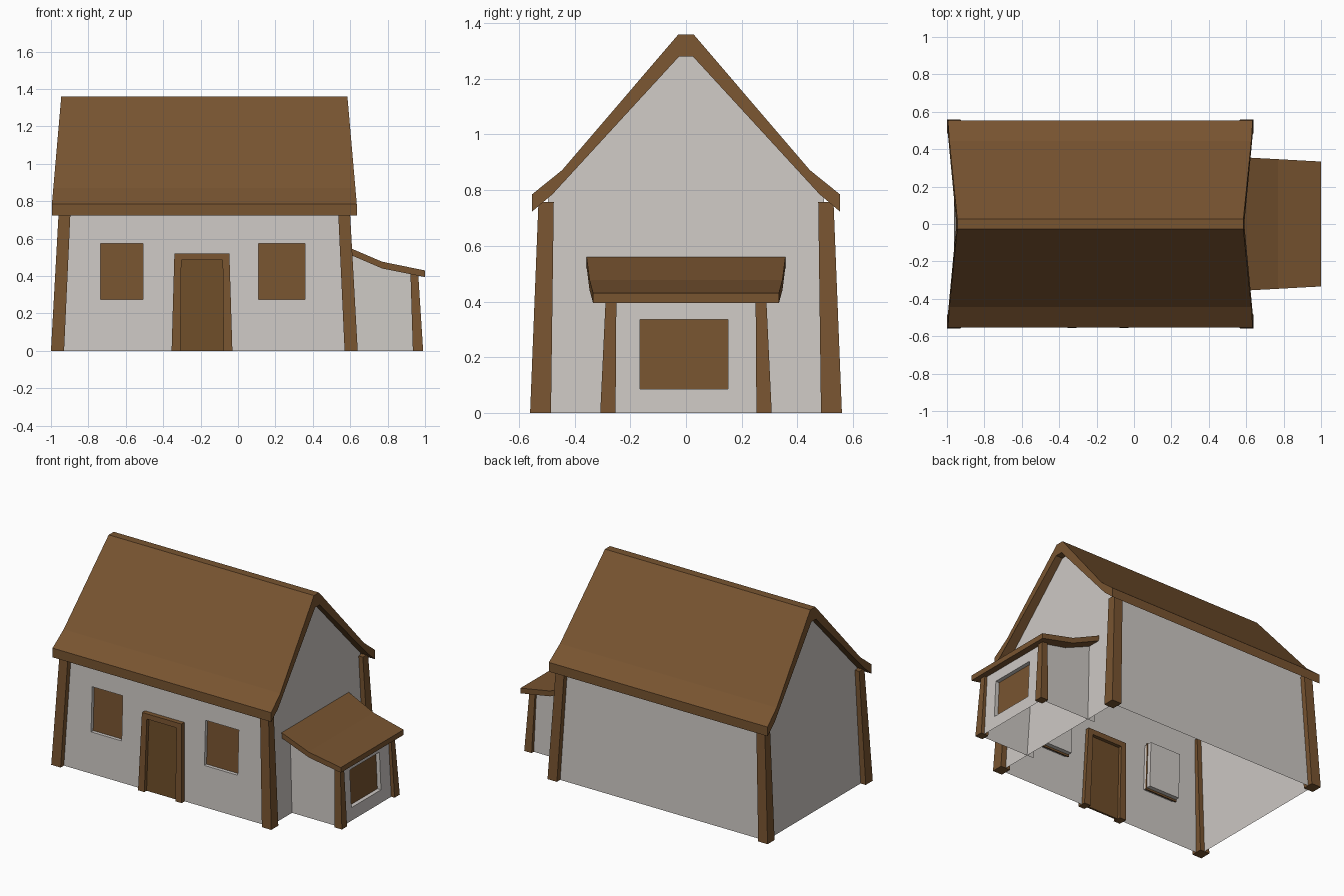
import bpy, bmesh
from mathutils import Vector

if "Cube" in bpy.data.objects:
    bpy.data.objects.remove(bpy.data.objects["Cube"])

CX = -0.18  # centre of the main house along x


def material(name, rgb):
    m = bpy.data.materials.new(name)
    m.diffuse_color = (*rgb, 1)
    m.use_nodes = True
    m.node_tree.nodes["Principled BSDF"].inputs["Base Color"].default_value = m.diffuse_color
    return m


WOOD = material("brown wood", (0.188, 0.089, 0.030))
DOOR = material("dark door wood", (0.155, 0.074, 0.022))
PLASTER = material("pale plaster", (0.61, 0.578, 0.552))


def loft(name, a, b, mat):
    """Closed solid between two matching outlines of 3D points."""
    bm = bmesh.new()
    va = [bm.verts.new(p) for p in a]
    vb = [bm.verts.new(p) for p in b]
    n = len(a)
    bm.faces.new(va)
    bm.faces.new(vb[::-1])
    for i in range(n):
        j = (i + 1) % n
        bm.faces.new((va[j], va[i], vb[i], vb[j]))
    bmesh.ops.recalc_face_normals(bm, faces=bm.faces)
    me = bpy.data.meshes.new(name)
    bm.to_mesh(me)
    bm.free()
    me.materials.append(mat)
    ob = bpy.data.objects.new(name, me)
    bpy.context.collection.objects.link(ob)
    return ob


def taper_box(name, low, z0, high, z1, mat):
    """Box with separate bottom and top rectangles (x0, x1, y0, y1)."""
    def rect(r, z):
        return [(r[0], r[2], z), (r[1], r[2], z), (r[1], r[3], z), (r[0], r[3], z)]
    return loft(name, rect(low, z0), rect(high, z1), mat)


def span(a, b, s=1):
    return tuple(sorted((a * s, b * s)))


def mirrored(half):
    """Complete a (y, z) half outline across y = 0."""
    return half + [(-y, z) for y, z in reversed(half)]


def cut_and_open(ob, cutters, test):
    """Cut the recesses, then remove hidden faces to leave a thin shell."""
    for c in cutters:
        mod = ob.modifiers.new("recess", 'BOOLEAN')
        mod.operation = 'DIFFERENCE'
        mod.solver = 'EXACT'
        mod.object = c
    dg = bpy.context.evaluated_depsgraph_get()
    me = bpy.data.meshes.new_from_object(ob.evaluated_get(dg))
    ob.modifiers.clear()
    ob.data = me
    me.materials.clear()
    me.materials.append(PLASTER)
    bm = bmesh.new()
    bm.from_mesh(me)
    bm.normal_update()
    for f in bm.faces:
        f.material_index = 0
    bmesh.ops.delete(bm, geom=[f for f in bm.faces if test(f)], context='FACES')
    bm.to_mesh(me)
    bm.free()
    for c in cutters:
        bpy.data.objects.remove(c)


# Main house walls, leaning inward
def wall_half(z):
    return 0.782 - 0.047 * z


wall_outline = mirrored([(0.525, 0), (0.495, 0.78), (0.025, 1.295)])
house = loft("house_walls",
             [(CX - wall_half(z), y, z) for y, z in wall_outline],
             [(CX + wall_half(z), y, z) for y, z in wall_outline], PLASTER)

# Front windows: recess cutters and wooden panes
front_cutters = []
for side, x0, x1 in (("left", -0.735, -0.507), ("right", 0.11, 0.358)):
    front_cutters.append(taper_box("cutter", (x0, x1, -0.7, -0.455), 0.275,
                                   (x0, x1, -0.7, -0.445), 0.575, PLASTER))
    taper_box(side + "_window_pane", (x0 - .004, x1 + .004, -0.492, -0.484), 0.263,
              (x0 - .004, x1 + .004, -0.480, -0.472), 0.579, WOOD)
cut_and_open(house, front_cutters,
             lambda f: f.normal.z < -0.9 and f.calc_center_median().z < 0.01)

# Main roof with flared eaves and a flat ridge
roof_half = [(0.48, 0.785), (0.553, 0.723), (0.553, 0.785), (0.445, 0.872), (0.027, 1.36)]


def roof_x(z):
    return 0.815 - 0.05 * max(0, (z - 0.785) / 0.575)


roof_outline = mirrored(roof_half) + [(-0.025, 1.28), (0.025, 1.28)]
loft("main_roof",
     [(CX - roof_x(z), y, z) for y, z in roof_outline],
     [(CX + roof_x(z), y, z) for y, z in roof_outline], WOOD)

# House corner posts
for sx, xn in ((-1, "left"), (1, "right")):
    for sy, yn in ((-1, "front"), (1, "back")):
        lx = span(0.75, 0.82, sx)
        hx = span(0.715, 0.778, sx)
        taper_box(f"{yn}_{xn}_corner_post",
                  (CX + lx[0], CX + lx[1], *span(0.485, 0.56, sy)), 0,
                  (CX + hx[0], CX + hx[1], *span(0.475, 0.53, sy)), 0.757, WOOD)

# Door and frame
taper_box("door_panel", (-0.312, -0.073, -0.533, -0.52), 0,
          (-0.306, -0.078, -0.514, -0.503), 0.49, DOOR)
taper_box("left_door_jamb", (-0.355, -0.308, -0.557, -0.5), 0,
          (-0.341, -0.303, -0.538, -0.48), 0.487, WOOD)
taper_box("right_door_jamb", (-0.077, -0.03, -0.557, -0.5), 0,
          (-0.082, -0.045, -0.538, -0.48), 0.487, WOOD)
taper_box("door_lintel", (-0.341, -0.045, -0.538, -0.48), 0.486,
          (-0.34, -0.046, -0.536, -0.478), 0.52, WOOD)

# Side annex walls
annex_outline = [(0.55, 0), (0.965, 0), (0.945, 0.412), (0.77, 0.455), (0.55, 0.55)]
annex = loft("annex_walls",
             [(x, -0.285 + 0.03 * z, z) for x, z in annex_outline],
             [(x, 0.285 - 0.03 * z, z) for x, z in annex_outline], PLASTER)
annex_cutter = taper_box("cutter", (0.90, 1.2, -0.165, 0.15), 0.085,
                         (0.89, 1.2, -0.165, 0.15), 0.335, PLASTER)
cut_and_open(annex, [annex_cutter],
             lambda f: (f.normal.z < -0.9 and f.calc_center_median().z < 0.01)
             or (f.normal.x < -0.9 and f.calc_center_median().x < 0.56))
taper_box("annex_window_pane", (0.926, 0.934, -0.169, 0.154), 0.075,
          (0.914, 0.922, -0.169, 0.154), 0.339, WOOD)

# Annex posts
for s, n in ((-1, "front"), (1, "back")):
    taper_box(n + "_annex_post", (0.935, 0.99, *span(0.253, 0.308, s)), 0,
              (0.922, 0.963, *span(0.25, 0.288, s)), 0.42, WOOD)

# Annex roof, sagging and narrowing outward
sag = [(0.56, 0.567), (0.77, 0.477), (1.0, 0.43),
       (1.0, 0.395), (0.77, 0.441), (0.56, 0.531)]


def annex_half(x):
    return 0.358 - 0.055 * (x - 0.56)


loft("annex_roof",
     [(x, -annex_half(x), z) for x, z in sag],
     [(x, annex_half(x), z) for x, z in sag], WOOD)
